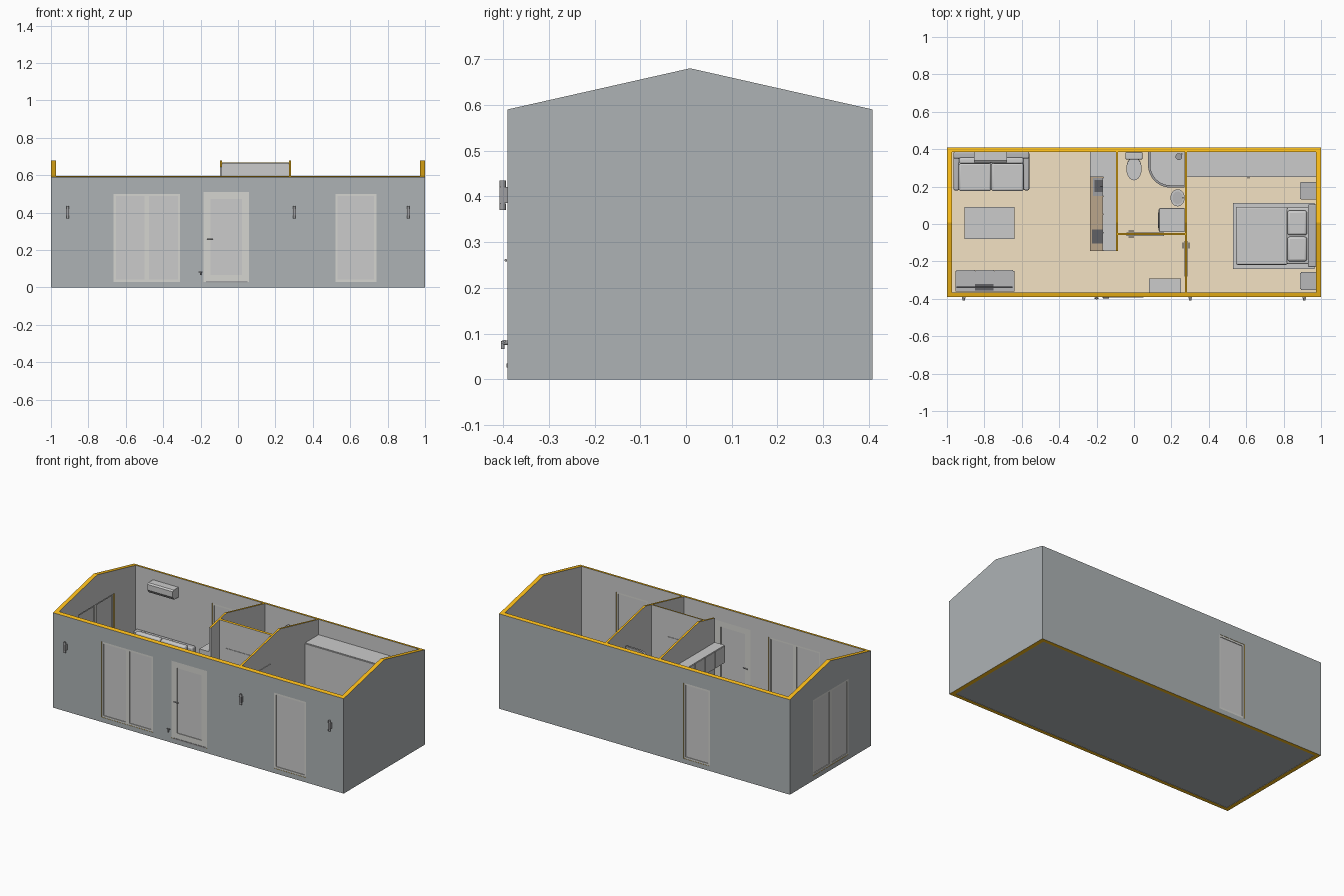
import bpy, bmesh, math
from mathutils import Vector

if "Cube" in bpy.data.objects:
    bpy.data.objects.remove(bpy.data.objects["Cube"])

def mat(name, rgb):
    m = bpy.data.materials.new(name)
    m.diffuse_color = (*rgb, 1)
    m.use_nodes = True
    m.node_tree.nodes["Principled BSDF"].inputs["Base Color"].default_value = m.diffuse_color
    return m

SLATE = mat("slate_cladding", (.42, .45, .46))
CORE = mat("wall_core", (.95, .5, .01))
GREY = mat("plaster", (.8, .8, .8))
BEIGE = mat("wood_floor", (.9, .76, .55))
BROWN = mat("worktop", (.5, .38, .26))
DARK = mat("dark_appliance", (.12, .12, .13))
METAL = mat("metal", (.35, .35, .36))
FRAME = mat("frame", (.66, .66, .63))
MID = mat("mid_grey", (.48, .48, .49))
F = .03                                      # finished floor level
round_parts = []

def finish(name, bm, m=None, bevel=0):
    bmesh.ops.recalc_face_normals(bm, faces=bm.faces)
    me = bpy.data.meshes.new(name)
    bm.to_mesh(me)
    bm.free()
    o = bpy.data.objects.new(name, me)
    bpy.context.collection.objects.link(o)
    if m:
        me.materials.append(m)
    if bevel:
        b = o.modifiers.new("bevel", 'BEVEL')
        b.width, b.segments = bevel, 3
        round_parts.append(o)
    return o

def extrude(name, pts, vec, m=None, bevel=0):
    bm = bmesh.new()
    f = bm.faces.new([bm.verts.new(p) for p in pts])
    r = bmesh.ops.extrude_face_region(bm, geom=[f])
    bmesh.ops.translate(bm, vec=vec, verts=[v for v in r["geom"] if isinstance(v, bmesh.types.BMVert)])
    if not f.is_valid or len(bm.faces) < len(pts) + 2:
        bm.faces.new([v for v in list(bm.verts)[:len(pts)]])
    return finish(name, bm, m, bevel)

def box(name, x, y, z, m=None, bevel=0):
    pts = [(x[0], y[0], z[0]), (x[1], y[0], z[0]), (x[1], y[1], z[0]), (x[0], y[1], z[0])]
    return extrude(name, pts, (0, 0, z[1] - z[0]), m, bevel)

def rod(name, a, b, r, m=METAL, r2=None, scale=(1, 1), seg=24):
    a, b = Vector(a), Vector(b)
    bm = bmesh.new()
    bmesh.ops.create_cone(bm, cap_ends=True, segments=seg, radius1=r, radius2=r if r2 is None else r2, depth=(b - a).length)
    bmesh.ops.scale(bm, vec=(*scale, 1), verts=bm.verts)
    o = finish(name, bm, m)
    o.location = (a + b) / 2
    o.rotation_mode = 'QUATERNION'
    o.rotation_quaternion = (b - a).to_track_quat('Z', 'Y')
    if abs((b - a).normalized().z) > .999:
        o.rotation_quaternion = (1, 0, 0, 0)
    round_parts.append(o)
    return o

# Roof line
Y0, Y1, YM = -.39, .408, .009
def roof(y):
    return .68 - .09 * abs(y - YM) / (Y1 - YM)

def gable(name, x, y0, y1, z0=F):
    top = [(y1, roof(y1))] + ([(YM, roof(YM))] if y0 < YM < y1 else []) + [(y0, roof(y0))]
    return extrude(name, [(x[0], y, z) for y, z in [(y0, z0), (y1, z0)] + top], (x[1] - x[0], 0, 0), GREY)

# Outer shell, hollowed and cut for the openings
IX, IY0, IY1 = .974, -.367, .386
shell = gable("outer_walls", (-1, 1), Y0, Y1, 0)
wins = [("front", -.665, -.31, 2), ("front", .52, .74, 1), ("back", -.45, -.27, 1), ("left", -.17, .18, 2)]
cutters = [box("room_cutter", (-IX, IX), (IY0, IY1), (-1, 2)),
           box("door_cutter", (-.185, .06), (-.5, -.3), (F, .51))]
for side, a, b, n in wins:
    if side == "left":
        cutters.append(box("cut", (-1.1, -.9), (a, b), (F, .5)))
    else:
        cutters.append(box("cut", (a, b), (-.5, -.3) if side == "front" else (.3, .5), (F, .5)))
bpy.context.view_layer.objects.active = shell
for c in cutters:
    md = shell.modifiers.new("cut", 'BOOLEAN')
    md.operation, md.solver, md.object = 'DIFFERENCE', 'EXACT', c
    bpy.ops.object.modifier_apply(modifier=md.name)
for c in cutters:
    bpy.data.objects.remove(c)
shell.data.materials.clear()
for m in (GREY, SLATE, CORE):
    shell.data.materials.append(m)
for p in shell.data.polygons:
    c, n = p.center, p.normal
    outer = (abs(abs(c.x) - 1) < .002 and abs(n.x) > .9) or (min(abs(c.y - Y0), abs(c.y - Y1)) < .002 and abs(n.y) > .9)
    inner = (abs(abs(c.x) - IX) < .002 and abs(n.x) > .9) or (min(abs(c.y - IY0), abs(c.y - IY1)) < .002 and abs(n.y) > .9)
    p.material_index = 1 if outer else 0 if inner else 2

# Floor
box("floor_slab", (-IX, IX), (IY0, IY1), (.002, .02), SLATE)
box("floor_boards", (-IX, IX), (IY0, IY1), (.02, F), BEIGE)

# Partitions with coloured top edge
parts = [gable("kitchen_partition", (-.097, -.085), -.145, IY1),
         gable("bedroom_partition", (.272, .284), IY0, IY1),
         gable("bathroom_front_wall", (-.085, .272), -.06, -.048)]
for o in parts:
    o.data.materials.append(CORE)
    for p in o.data.polygons:
        p.material_index = int(p.normal.z > .5)

# Windows: framed sashes built along a wall; place() maps wall coords to world
def place(name, side, u, d, z, m=None):
    if side == "front":
        return box(name, u, (Y0 + d[0], Y0 + d[1]), z, m)
    if side == "back":
        return box(name, u, (Y1 - d[1], Y1 - d[0]), z, m)
    return box(name, (-1 + d[0], -1 + d[1]), u, z, m)

def framed(name, side, a, b, z0, z1, w, d=(.002, .018)):
    place(name + "_jamb", side, (a, a + w), d, (z0, z1), FRAME)
    place(name + "_jamb", side, (b - w, b), d, (z0, z1), FRAME)
    place(name + "_sill", side, (a + w, b - w), d, (z0, z0 + w), FRAME)
    place(name + "_head", side, (a + w, b - w), d, (z1 - w, z1), FRAME)
    place(name + "_glass", side, (a + w, b - w), (.006, .012), (z0 + w, z1 - w))

for side, a, b, n in wins:
    for i in range(n):
        s = (b - a) / n
        framed(side + "_window", side, a + i * s, a + (i + 1) * s, F, .5, .012)
framed("front_door", "front", -.185, .06, F, .51, .038)
for y in (Y0 - .004, Y0 + .022):
    rod("door_handle", (-.165, y, .26), (-.135, y, .26), .003)
box("door_threshold", (-.17, .05), (Y0 - .003, Y0), (.026, .034), METAL)

# Outside wall lamps and tap
for x in (-.91, .3, .91):
    box("lamp_body", (x - .009, x + .009), (-.397, Y0), (.385, .42), METAL)
    rod("lamp_tube", (x, -.401, .37), (x, -.401, .384), .007)
    rod("lamp_tube", (x, -.401, .42), (x, -.401, .435), .007)
    box("lamp_front", (x - .007, x + .007), (-.408, -.397), (.384, .42), METAL)
rod("tap_pipe", (-.2, Y0, .08), (-.2, -.402, .08), .005)
rod("tap_spout", (-.2, -.401, .084), (-.2, -.401, .066), .004)
rod("tap_knob", (-.21, -.397, .083), (-.19, -.397, .083), .003)

# Inner doors
box("bathroom_door", (-.04, .16), (-.063, -.045), (F, .5))
box("bedroom_door", (.269, .287), (-.28, -.09), (F, .5))
for s in (-1, 1):
    rod("bathroom_door_handle", (-.03, -.054 + s * .016, .26), (.0, -.054 + s * .016, .26), .003)
    rod("bedroom_door_handle", (.278 + s * .016, -.1, .26), (.278 + s * .016, -.13, .26), .003)

# Sofa
box("sofa_base", (-.96, -.565), (.185, .385), (.045, .085), MID, .006)
box("sofa_back", (-.965, -.56), (.35, .386), (.045, .205), MID, .008)
for i in range(2):
    x = -.935 + i * .173
    box("sofa_seat", (x, x + .171), (.176, .325), (.085, .125), None, .01)
    box("sofa_cushion", (x, x + .171), (.322, .355), (.12, .215), None, .01)
    xa = (-.965, -.935) if i == 0 else (-.59, -.56)
    box("sofa_arm", xa, (.18, .385), (.045, .155), MID, .008)
    for y in (.195, .375):
        rod("sofa_foot", (sum(xa) / 2, y, F), (sum(xa) / 2, y, .046), .006)

# Coffee table
box("coffee_table_top", (-.905, -.64), (-.08, .09), (.115, .125))
for x in (-.895, -.65):
    for y in (-.07, .08):
        box("coffee_table_leg", (x - .006, x + .006), (y - .006, y + .006), (F, .115))

# Television and cabinet
box("tv_cabinet", (-.955, -.64), (-.36, -.25), (F, .125), MID)
for i in range(3):
    x = -.95 + i * .102
    box("tv_cabinet_drawer", (x, x + .099), (-.25, -.247), (.036, .12))
box("tv_screen", (-.95, -.65), (-.342, -.333), (.14, .31), DARK)
box("tv_stand", (-.85, -.75), (-.355, -.32), (.125, .131), DARK)
box("tv_neck", (-.81, -.79), (-.342, -.335), (.13, .15), DARK)

# Air conditioner
ac = [(.386, .475), (.345, .475), (.33, .495), (.33, .53), (.34, .537), (.386, .537)]
extrude("air_conditioner", [(-.855, y, z) for y, z in ac], (.175, 0, 0))

# Kitchen: tall unit, base units, worktop, wall cabinets
box("tall_unit", (-.235, -.097), (.25, .386), (F, .495))
box("base_units", (-.228, -.097), (-.145, .25), (F, .235))
for i in range(4):
    y = -.143 + i * .098
    box("base_door", (-.233, -.228), (y, y + .095), (.05, .23))
    box("wall_cabinet_door", (-.168, -.164), (y, y + .095), (.39, .492))
box("worktop", (-.236, -.097), (-.145, .25), (.235, .245), BROWN)
box("wall_cabinets", (-.164, -.097), (-.145, .25), (.385, .495))
box("sink", (-.22, -.13), (.15, .245), (.245, .248), METAL)
box("sink_bowl", (-.21, -.145), (.17, .235), (.248, .2485), DARK)
rod("faucet", (-.14, .2, .247), (-.14, .2, .3), .004)
rod("faucet_spout", (-.14, .2, .298), (-.18, .2, .292), .0035)
box("hob", (-.225, -.12), (-.105, -.03), (.245, .248), DARK)

# Toilet
box("toilet_tank", (-.045, .045), (.345, .384), (.12, .22), None, .006)
rod("toilet_pedestal", (0, .3, F), (0, .3, .115), .028, None, .04, (1, 1.5), 32)
rod("toilet_seat", (0, .295, .115), (0, .295, .13), .041, None, .041, (1, 1.5), 32)

# Shower quadrant
def quadrant(d):
    c, r = (.195, .315), .12 - d
    arc = [(c[0] - r * math.cos(t * math.pi / 24), c[1] - r * math.sin(t * math.pi / 24)) for t in range(13)]
    return [(.075 + d, .386)] + arc + [(.271, .195 + d)]
tray = quadrant(0) + [(.271, .386)]
extrude("shower_tray", [(x, y, F) for x, y in tray], (0, 0, .022))
for z, h, nm, m in ((.052, .45, "shower_glass", None), (.052, .012, "shower_rail", METAL), (.495, .012, "shower_rail", METAL)):
    t = (.003, .009) if m is None else (.0, .012)
    ring = quadrant(t[0]) + quadrant(t[1])[::-1]
    round_parts.append(extrude(nm, [(x, y, z) for x, y in ring], (0, 0, h), m))
rod("shower_pipe", (.255, .375, .2), (.255, .375, .47), .004)
rod("shower_head", (.24, .36, .46), (.24, .36, .468), .018)

# Basin and washing machine
rod("basin_pedestal", (.245, .14, F), (.245, .14, .19), .016, None)
rod("basin_bowl", (.233, .14, .18), (.233, .14, .225), .025, None, .038, (1, 1.2), 32)
rod("basin_recess", (.233, .14, .2245), (.233, .14, .226), .028, MID, None, (1, 1.2), 32)
rod("basin_faucet", (.262, .14, .225), (.262, .14, .255), .004)
box("washing_machine", (.135, .271), (-.044, .085), (F, .235), None, .004)
rod("washer_door", (.136, .02, .13), (.128, .02, .13), .042, MID)
box("washer_panel", (.131, .136), (-.035, .077), (.2, .225), MID)

# Hall bench
box("bench_top", (.08, .25), (-.365, -.292), (.12, .13))
box("bench_shelf", (.09, .24), (-.362, -.296), (.055, .062))
for x in (.08, .24):
    box("bench_side", (x, x + .01), (-.365, -.292), (F, .12))

# Bedroom: wardrobe, bed, nightstands
box("wardrobe", (.284, IX), (.255, IY1), (F, .5))
for i in range(2):
    x = .286 + i * .344
    box("wardrobe_door", (x, x + .342), (.25, .255), (.036, .496))
for x in (.605, .615):
    box("wardrobe_handle", (x - .002, x + .002), (.243, .25), (.22, .3), METAL)
box("bed_frame", (.53, .965), (-.24, .113), (.05, .085))
box("mattress", (.548, .94), (-.215, .088), (.085, .135), None, .01)
box("headboard", (.93, IX), (-.23, .105), (F, .235), MID, .006)
box("blanket", (.545, .82), (-.218, .091), (.1, .14), None, .008)
for y in (-.2, -.06):
    box("pillow", (.82, .925), (y, y + .132), (.133, .162), None, .013)
for x in (.545, .92):
    for y in (-.225, .1):
        box("bed_foot", (x - .01, x + .01), (y - .01, y + .01), (F, .05), METAL)
for y in (.13, -.352):
    box("nightstand", (.892, IX), (y, y + .095), (F, .14), MID)
    for z in (.038, .09):
        box("nightstand_drawer", (.888, .892), (y + .004, y + .091), (z, z + .046))

# Smooth the rounded parts
bpy.ops.object.select_all(action='DESELECT')
for o in round_parts:
    o.select_set(True)
bpy.context.view_layer.objects.active = round_parts[0]
bpy.ops.object.shade_smooth_by_angle(angle=math.radians(35))
